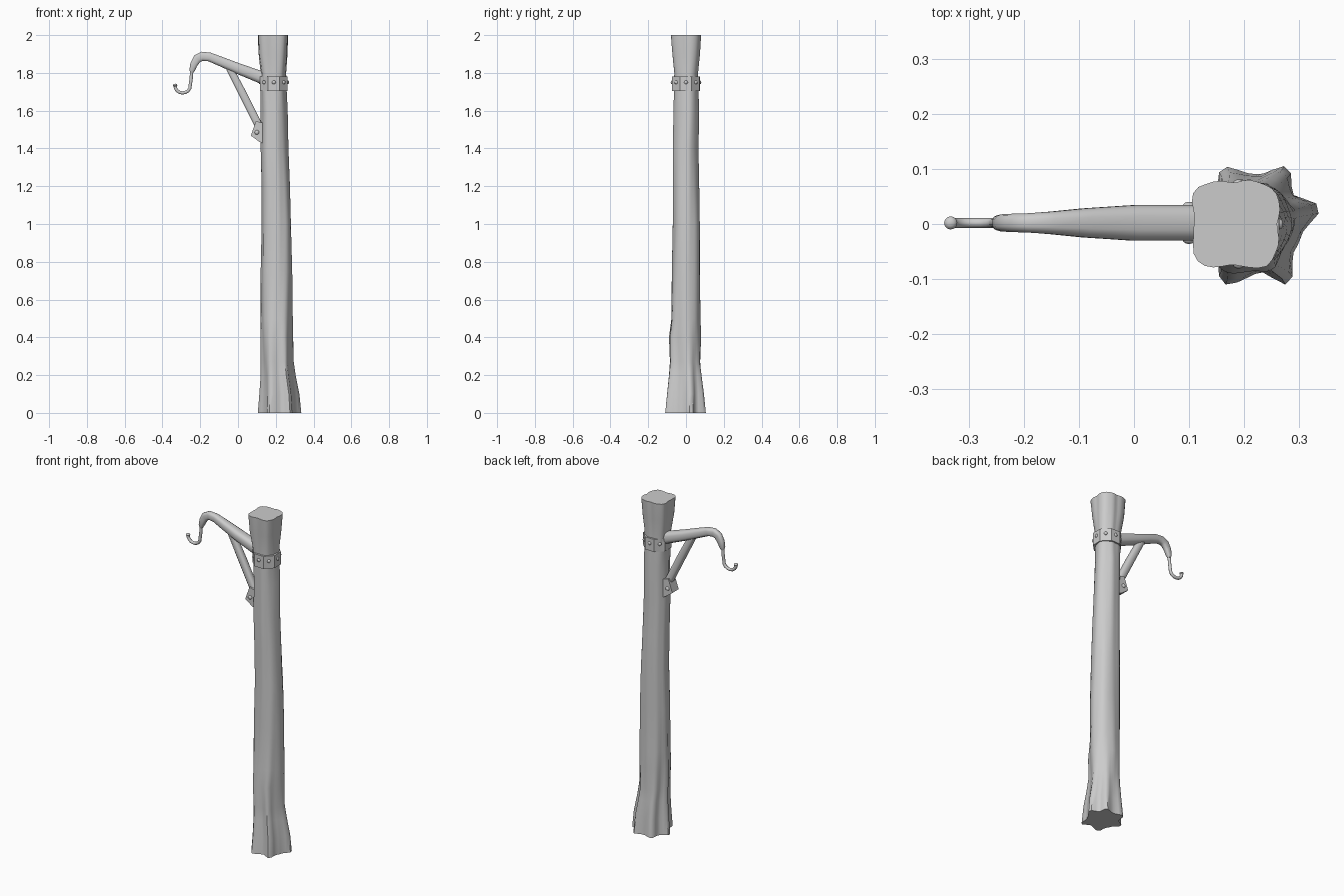
import bpy, bmesh, math
from mathutils import Vector, noise

cube = bpy.data.objects.get("Cube")
if cube:
    bpy.data.objects.remove(cube, do_unlink=True)

grey = bpy.data.materials.new("plain_grey")
grey.use_nodes = True
COLOUR = (0.6, 0.6, 0.6, 1)
grey.diffuse_color = COLOUR
grey.node_tree.nodes["Principled BSDF"].inputs["Base Color"].default_value = COLOUR


def finish(name, bm, angle=40):
    bmesh.ops.recalc_face_normals(bm, faces=bm.faces)
    mesh = bpy.data.meshes.new(name)
    bm.to_mesh(mesh)
    bm.free()
    mesh.materials.append(grey)
    ob = bpy.data.objects.new(name, mesh)
    bpy.context.collection.objects.link(ob)
    bpy.ops.object.select_all(action='DESELECT')
    ob.select_set(True)
    bpy.context.view_layer.objects.active = ob
    bpy.ops.object.shade_smooth_by_angle(angle=math.radians(angle))
    return ob


def loft(name, rings, angle=40, closed=False):
    """Skin a list of rings of points; cap the ends or join them."""
    bm = bmesh.new()
    vs = [[bm.verts.new(p) for p in ring] for ring in rings]
    pairs = list(zip(vs, vs[1:])) + ([(vs[-1], vs[0])] if closed else [])
    for a, b in pairs:
        for i in range(len(a)):
            j = (i + 1) % len(a)
            bm.faces.new((a[i], a[j], b[j], b[i]))
    if not closed:
        for ring in (vs[0], vs[-1]):
            mid = sum((v.co for v in ring), Vector()) / len(ring)
            c = bm.verts.new(mid)
            for i in range(len(ring)):
                bm.faces.new((ring[i], ring[(i + 1) % len(ring)], c))
    return finish(name, bm, angle)


# Trunk: lobed rings fitted to the outline (z, x min, x max, y min, y max)
OUTLINE = [
    (0, .105, .335, -.11, .105), (.1, .113, .325, -.1, .095),
    (.2, .12, .305, -.09, .082), (.27, .12, .295, -.085, .075),
    (.4, .12, .292, -.09, .08), (.5, .12, .29, -.077, .077),
    (.75, .12, .287, -.075, .073), (1, .125, .28, -.07, .073),
    (1.2, .125, .275, -.07, .07), (1.4, .12, .267, -.07, .066),
    (1.6, .12, .263, -.066, .07), (1.7, .12, .258, -.064, .066),
    (1.8, .12, .255, -.062, .064), (1.9, .109, .262, -.072, .074),
    (2, .105, .265, -.08, .08)]
ROOTS = [math.radians(a) for a in (14, 60, 122, 176, 240, 298)]


def trunk_radius(a, z):
    gap = min(abs(math.remainder(a - r, math.tau)) for r in ROOTS)
    root = 0.3 * max(0, 1 - z / .45) * (math.exp(-(gap / .24) ** 2) - .5)
    crown = -.11 * math.cos(4 * a) * max(0, (z - 1.6) / .4)
    bark = .1 * noise.noise(Vector((2 * math.cos(a), 2 * math.sin(a), z * 1.5)))
    return 1 + root + crown + bark


rings = []
for z, x0, x1, y0, y1 in OUTLINE:
    pts = []
    for i in range(40):
        a = i * math.tau / 40
        r = trunk_radius(a, z)
        pts.append((r * math.cos(a), r * math.sin(a)))
    lo = [min(p[k] for p in pts) for k in (0, 1)]
    hi = [max(p[k] for p in pts) for k in (0, 1)]
    rings.append([(x0 + (x1 - x0) * (p[0] - lo[0]) / (hi[0] - lo[0]),
                   y0 + (y1 - y0) * (p[1] - lo[1]) / (hi[1] - lo[1]), z) for p in pts])
loft("trunk", rings, 50)

# Iron band: eight-sided collar
CX = .19


def octagon(r, z):
    return [(CX + r * math.cos(math.radians(a)), r * math.sin(math.radians(a)), z)
            for a in range(22, 382, 45)]


loft("band", [octagon(.079, 1.705), octagon(.079, 1.78),
              octagon(.066, 1.78), octagon(.066, 1.705)], 30, closed=True)


def bolt(name, pos, direction, r=.01):
    bm = bmesh.new()
    bmesh.ops.create_uvsphere(bm, u_segments=12, v_segments=6, radius=r)
    rot = Vector(direction).to_track_quat('Z', 'Y')
    for v in bm.verts:
        v.co.z *= .7
        v.co = rot @ v.co + Vector(pos)
    finish(name, bm)


for i in range(8):
    a = math.radians(45 * i)
    d = Vector((math.cos(a), math.sin(a), 0))
    bolt(f"band_bolt_{i + 1}", Vector((CX, 0, 1.75)) + d * .074, d)


# Sweep along the xz plane: points are (x, z, half thickness, half width)
def sweep(name, path, sides=12, square=1.0, angle=50):
    rings = []
    for i, (x, z, t, w) in enumerate(path):
        a, b = path[max(i - 1, 0)], path[min(i + 1, len(path) - 1)]
        d = Vector((b[0] - a[0], 0, b[1] - a[1])).normalized()
        n = Vector((-d.z, 0, d.x))
        ring = []
        for k in range(sides):
            c, s = (f((k + .5) * math.tau / sides) for f in (math.cos, math.sin))
            c, s = (math.copysign(abs(q) ** square, q) for q in (c, s))
            ring.append(Vector((x, .002 + w * s, z)) + n * t * c)
        rings.append(ring)
    return loft(name, rings, angle)


# Arm with curled end
sweep("arm", [(.14, 1.77, .034, .033), (.0, 1.823, .029, .033), (-.09, 1.86, .026, .027),
              (-.15, 1.884, .024, .021), (-.19, 1.888, .025, .018), (-.216, 1.875, .024, .017),
              (-.234, 1.845, .02, .016), (-.243, 1.815, .015, .014),
              (-.246, 1.8, .008, .009)], square=.7)

# Hanging hook
hook = [(-.245, 1.815), (-.248, 1.77), (-.253, 1.735)]
for k in range(9):
    a = math.radians(5 - k * 24)
    hook.append((-.293 + .04 * math.cos(a), 1.73 + .036 * math.sin(a)))
sweep("hook", [(x, z, .009, .009) for x, z in hook], sides=10)
bolt("hook_tip", (hook[-1][0], .002, hook[-1][1]), (0, 0, 1), .012)

# Diagonal strut
sweep("strut", [(-.045, 1.825, .02, .02), (.03, 1.68, .022, .021), (.115, 1.51, .022, .021)],
      sides=8, square=.6)

# Strut foot bracket with a bolt on each side
foot = [(.095, 1.545), (.135, 1.535), (.135, 1.425), (.113, 1.435), (.068, 1.468)]
loft("strut_bracket", [[(x, y, z) for x, z in foot] for y in (-.028, .032)], 30)
for name, y in (("front", -.028), ("back", .032)):
    bolt(f"bracket_bolt_{name}", (.1, y, 1.485), (0, y, 0), .012)
